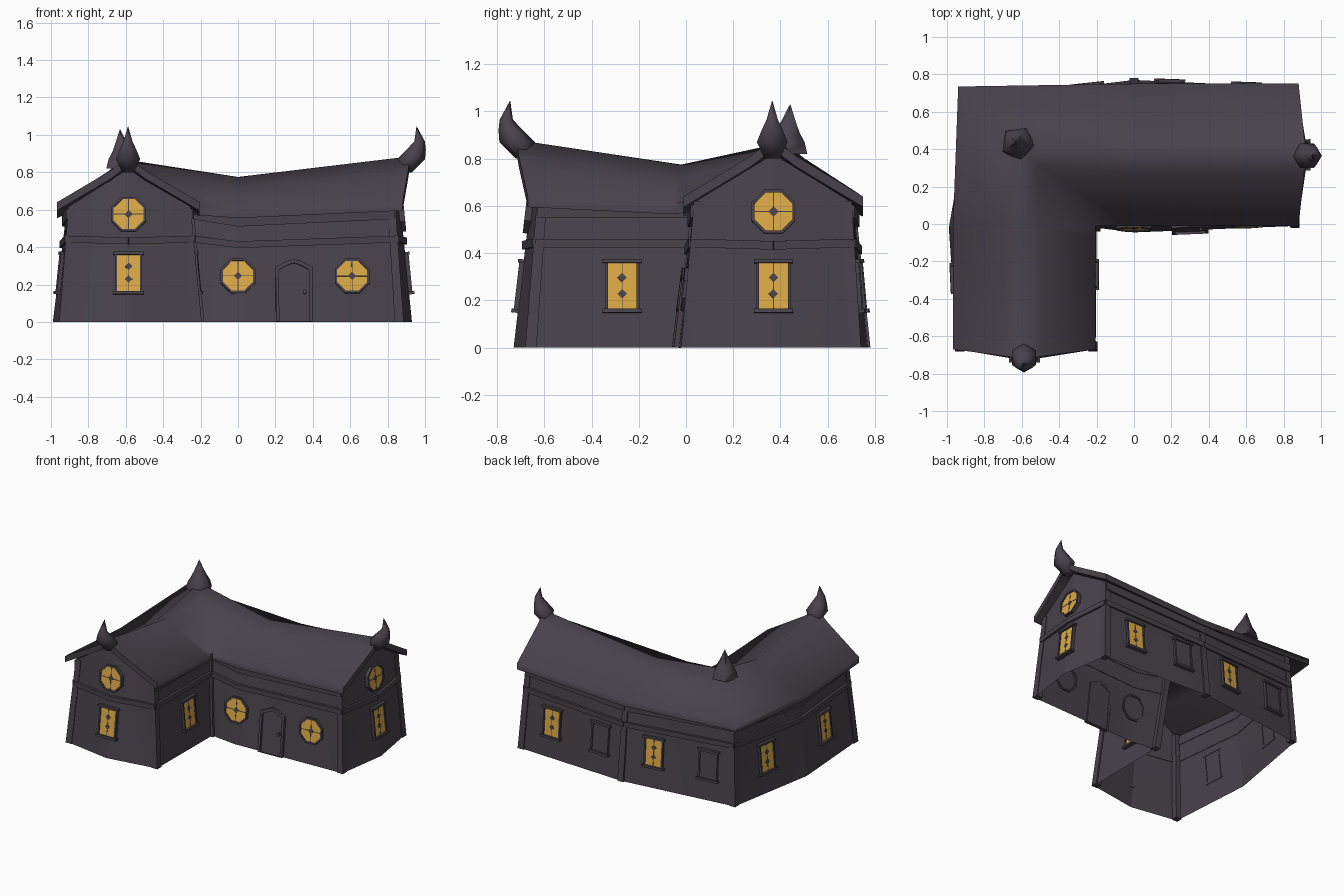
import bpy, bmesh, math
from mathutils import Vector, Matrix

if "Cube" in bpy.data.objects:
    bpy.data.objects.remove(bpy.data.objects["Cube"])


def material(name, rgb):
    m = bpy.data.materials.new(name)
    m.diffuse_color = (*rgb, 1)
    m.use_nodes = True
    m.node_tree.nodes["Principled BSDF"].inputs["Base Color"].default_value = m.diffuse_color
    return m


DARK = material("dark_plum_grey", (0.066, 0.056, 0.071))
LIT = material("lit_window_amber", (0.72, 0.40, 0.062))


def make(name, verts, faces, mat=DARK, smooth=None, fix=True):
    me = bpy.data.meshes.new(name)
    me.from_pydata([tuple(v) for v in verts], [], faces)
    if fix:
        bm = bmesh.new()
        bm.from_mesh(me)
        bmesh.ops.recalc_face_normals(bm, faces=bm.faces)
        bm.to_mesh(me)
        bm.free()
    me.materials.append(mat)
    ob = bpy.data.objects.new(name, me)
    bpy.context.collection.objects.link(ob)
    if smooth:
        bpy.ops.object.select_all(action='DESELECT')
        ob.select_set(True)
        bpy.context.view_layer.objects.active = ob
        bpy.ops.object.shade_smooth_by_angle(angle=math.radians(smooth))
    return ob


def loft(name, rings, mat=DARK, smooth=None):
    """Closed skin through rings of equal point count."""
    n = len(rings[0])
    verts = [p for r in rings for p in r]
    faces = [(k * n + i, k * n + (i + 1) % n, (k + 1) * n + (i + 1) % n, (k + 1) * n + i)
             for k in range(len(rings) - 1) for i in range(n)]
    faces += [tuple(range(n))[::-1], tuple(range(len(verts) - n, len(verts)))]
    return make(name, verts, faces, mat, smooth)


# Wall outline, counter-clockwise: base xy, xy at height 0.6, wall top height
RING = [
    ((-.945, -.67), (-.90, -.625), .62), ((-.585, -.73), (-.585, -.66), .82),
    ((-.205, -.67), (-.26, -.625), .62), ((-.20, -.02), (-.255, .04), .60),
    ((0, -.045), (0, .035), .575), ((.875, -.01), (.835, .04), .62),
    ((.93, .37), (.87, .37), .82), ((.87, .73), (.835, .695), .62),
    ((0, .77), (0, .71), .575), ((-.87, .665), (-.84, .635), .67),
    ((-.99, -.02), (-.915, -.02), .575)]
N = len(RING)
GABLE_MID = (1, 6)
SAG_MID = (4, 8, 10)


def P(i, z):
    b, t, _ = RING[i % N]
    return Vector((*b, z)).lerp(Vector((*t, z)), z / 0.6)


# Wall shell, open underneath, subdivided so the twisted panels stay smooth
COLS = 6
rows = []
for h in (0, .14, .28, .42, None):
    rows.append([P(i, RING[i][2] if h is None else h).lerp(
        P(i + 1, RING[(i + 1) % N][2] if h is None else h), c / COLS)
        for i in range(N) for c in range(COLS)])
M = N * COLS
make("walls", [p for r in rows for p in r],
     [(k * M + i, k * M + (i + 1) % M, (k + 1) * M + (i + 1) % M, (k + 1) * M + i)
      for k in range(4) for i in range(M)], fix=False, smooth=10)


# Beams along the walls
def beam(name, i, za, zb, h, out):
    a, b = P(i, za), P(i + 1, zb)
    n = (b - a).cross(Vector((0, 0, 1))).normalized()
    rings = [[p + n * d + Vector((0, 0, s)) for d, s in
              ((-.004, 0), (out, 0), (out, h), (-.008, h))] for p in (a, b)]
    loft(name, rings)


def level(i, corner, gable, sag):
    i %= N
    return gable if i in GABLE_MID else sag if i in SAG_MID else corner


for i in range(N):
    beam("middle_beam", i, level(i, .425, .415, .395), level(i + 1, .425, .415, .395), .036, .014)
    if i not in (0, 1, 5, 6):
        beam("eave_beam", i, level(i, .55, 0, .51), level(i + 1, .55, 0, .51), .055, .016)

# Leaning corner posts
for i in (0, 2, 3, 5, 7, 8, 9):
    inward = {0: (1, 1), 2: (-1, 1), 3: (-.3, .3), 5: (-1, 1), 7: (-1, -1), 8: (0, -1), 9: (1, -1)}[i]
    rings = []
    for z, s in ((0, .024), (RING[i][2], .021)):
        c = P(i, z) + Vector((*inward, 0)) * .013
        rings.append([c + Vector((x * s, y * s, 0)) for x, y in ((-1, -1), (1, -1), (1, 1), (-1, 1))])
    loft("wall_post", rings)

# Sagging roof: stations run from the front gable, round the corner, to the right gable
outer = [(-.968, -.67, .64), (-.968, -.02, .60), (-.94, .735, .65), (0, .75, .60), (.88, .75, .64)]
ridge = [(-.588, -.72, .88), (-.588, -.02, .775), (-.615, .42, .87), (0, .37, .775), (.92, .37, .885)]
inner = [(-.205, -.67, .64), (-.205, -.06, .61), (-.205, -.01, .615), (0, -.01, .60), (.88, -.01, .64)]


def shoulder(side):
    """Row just below the ridge, slightly hollow."""
    return [Vector(a).lerp(Vector(b), .75) - Vector((0, 0, .012)) for a, b in zip(side, ridge)]


grid = [outer, shoulder(outer), ridge, shoulder(inner), inner]
verts = [Vector(p) for r in grid for p in r]
faces = [(r * 5 + k, r * 5 + 5 + k, r * 5 + 6 + k, r * 5 + k + 1) for r in range(4) for k in range(4)]
rim = list(range(5)) + [9, 14, 19, 24, 23, 22, 21, 20, 15, 10, 5]
under = [v - Vector((0, 0, .045)) for v in verts]
faces += [tuple(25 + i for i in reversed(f)) for f in faces]
faces += [(a, b, b + 25, a + 25) for a, b in zip(rim, rim[1:] + rim[:1])]
make("roof", verts + under, faces, smooth=68)


# Curled horns on the gables and a spike on the corner
def horn(name, origin, out, path, sides):
    out = Vector(out)
    side = Vector((-out.y, out.x, 0))
    rings = []
    for d, z, r in path:
        c = Vector(origin) + out * d + Vector((0, 0, z))
        rings.append([c + out * math.cos(t) * r + side * math.sin(t) * r
                      for t in (2 * math.pi * i / sides for i in range(sides))])
    loft(name, rings, smooth=65)


CURL = [(-.105, .80, .036), (-.075, .87, .075), (-.048, .92, .052),
        (-.029, .965, .028), (-.045, 1.045, .001)]
horn("right_horn", (1, .365, 0), (1, 0, 0), CURL, 6)
horn("front_horn", (-.588, -.79, 0), (0, -1, 0), CURL, 6)
horn("corner_spike", (-.62, .43, 0), (-.7, .7, 0),
     [(0, .82, .095), (0, .87, .082), (0, .91, .058), (.008, .96, .032), (.016, 1.03, .001)], 5)


# Wall-mounted parts in local coordinates: x along the wall, y up, z outward
def frame_at(i, j, axis, value, z, mid=None):
    a, b = P(i, z), P(j, z)
    u = (value - a[axis]) / (b[axis] - a[axis])
    p = a.lerp(b, u)
    up = P(i, z + .1).lerp(P(j, z + .1), u) - p
    if mid is not None:
        p = P(mid, z)
        up = P(mid, z + .1) - p
    t = (b - a).normalized()
    n = t.cross(up).normalized()
    up = n.cross(t)
    m = Matrix((t, up, n)).transposed().to_4x4()
    m.translation = p
    return m


def plate(name, m, pts, z0, z1, mat=DARK):
    loft(name, [[m @ Vector((x, y, z)) for x, y in pts] for z in (z0, z1)], mat)


def surround(name, m, out, inn, z0, z1):
    n = len(out)
    verts = [m @ Vector((x, y, z)) for pts, z in
             ((out, z0), (out, z1), (inn, z1), (inn, z0)) for x, y in pts]
    make(name, verts, [(k * n + i, k * n + (i + 1) % n, ((k + 1) % 4) * n + (i + 1) % n, ((k + 1) % 4) * n + i)
                       for k in range(4) for i in range(n)])


def box(w, h, cx=0, cy=0):
    return [(cx - w, cy - h), (cx + w, cy - h), (cx + w, cy + h), (cx - w, cy + h)]


def octagon(r):
    return [(r * math.cos(math.pi * (k + .5) / 4), r * math.sin(math.pi * (k + .5) / 4)) for k in range(8)]


def diamond(r, cy=0):
    return [(0, cy - r), (r, cy), (0, cy + r), (-r, cy)]


def tall_window(m, lit=True):
    plate("tall_pane", m, box(.062, .1), .004, .011, LIT if lit else DARK)
    surround("tall_frame", m, box(.073, .105), box(.061, .098), -.004, .018)
    plate("window_sill", m, box(.083, .008, 0, -.106), -.004, .028)
    plate("window_lintel", m, box(.083, .008, 0, .106), -.004, .024)
    if lit:
        plate("window_bar", m, box(.0016, .098), .010, .013)
        for y in (-.033, .036):
            plate("window_diamond", m, diamond(.02, y), .010, .014)


def round_window(m):
    plate("round_pane", m, octagon(.088), .003, .011, LIT)
    surround("round_frame", m, octagon(.1), octagon(.087), -.012, .018)
    plate("window_bar", m, box(.002, .08), .010, .013)
    plate("window_bar", m, box(.08, .002), .010, .013)
    plate("window_diamond", m, diamond(.022), .010, .014)


ZW = .26
# gable ends
for i, j, axis, v, mid in ((0, 2, 0, -.585, 1), (5, 7, 1, .365, 6)):
    tall_window(frame_at(i, j, axis, v, ZW, mid))
    round_window(frame_at(i, j, axis, v, .575, mid))
# side walls: wing inner wall, left wall, back wall (alternately lit and dark)
for i, j, axis, v, lit in ((2, 3, 1, -.27, True), (9, 10, 1, .34, True), (10, 0, 1, -.29, True),
                           (7, 8, 0, .60, True), (7, 8, 0, .19, False),
                           (8, 9, 0, -.24, True), (8, 9, 0, -.66, False)):
    tall_window(frame_at(i, j, axis, v, ZW), lit)
# courtyard front
round_window(frame_at(3, 5, 0, 0, .245, 4))
round_window(frame_at(4, 5, 0, .61, .245))

# Front door with pointed top
door = frame_at(4, 5, 0, .30, .0)


def arch(w, h, tip, low=0):
    return [(-w, low), (w, low), (w, h), (w * .35, tip - .008), (0, tip), (-w * .35, tip - .008), (-w, h)]


plate("door", door, arch(.08, .28, .315), -.004, .008)
surround("door_frame", door, arch(.098, .295, .335), arch(.08, .28, .315), -.008, .022)
plate("door_knob", door, [(x * .12 + .058, y * .12 + .16) for x, y in octagon(.1)], .005, .025)
